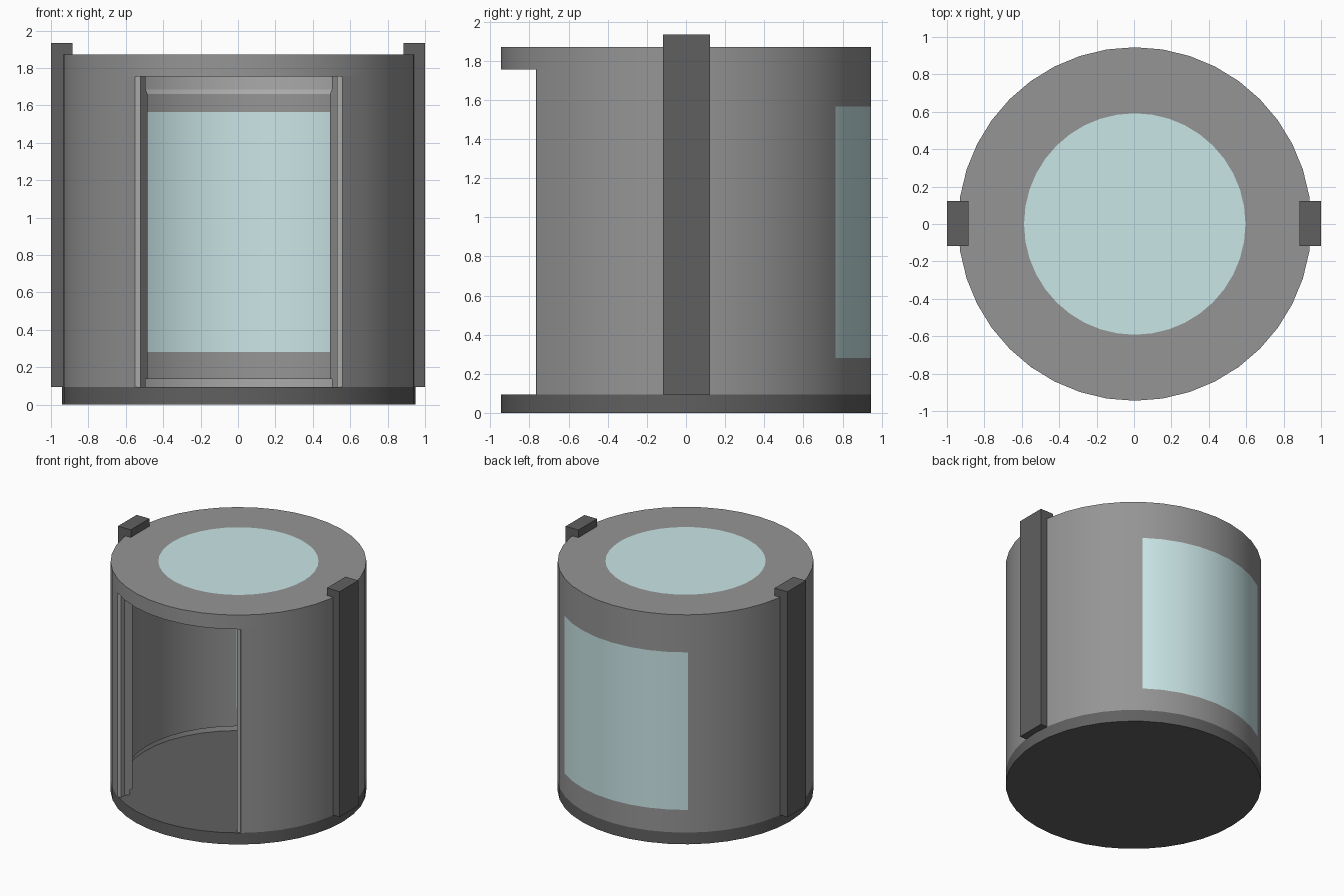
import bpy, bmesh, math
from mathutils import Vector

if "Cube" in bpy.data.objects:
    bpy.data.objects.remove(bpy.data.objects["Cube"])

R, R_IN = 0.945, 0.83      # outer and inner wall radius
CX = 0.004                 # slight sideways offset of the drum
STEP = 9                   # degrees per facet
FLOOR, CEIL, TOP = 0.095, 1.755, 1.871


def material(name, rgb):
    m = bpy.data.materials.new(name)
    m.diffuse_color = (*rgb, 1)
    m.use_nodes = True
    m.node_tree.nodes["Principled BSDF"].inputs["Base Color"].default_value = m.diffuse_color
    return m


GREY = material("wall grey", (0.30, 0.30, 0.30))
DARK = material("dark grey", (0.117, 0.117, 0.117))
LIGHT = material("light grey", (0.40, 0.40, 0.40))
GLASS = material("pale blue glass", (0.60, 0.80, 0.81))


def finish(name, bm, mats, rule=None, x=0.0):
    bmesh.ops.recalc_face_normals(bm, faces=bm.faces)
    if rule:
        for f in bm.faces:
            f.material_index = rule(f)
    me = bpy.data.meshes.new(name)
    bm.to_mesh(me)
    bm.free()
    for m in mats:
        me.materials.append(m)
    ob = bpy.data.objects.new(name, me)
    ob.location.x = x
    bpy.context.collection.objects.link(ob)
    bpy.ops.object.select_all(action='DESELECT')
    ob.select_set(True)
    bpy.context.view_layer.objects.active = ob
    bpy.ops.object.shade_smooth_by_angle(angle=math.radians(20))
    return ob


def sector(name, profile, a0, a1, steps, mats, rule=None):
    """Sweep a closed (radius, z) profile from angle a0 to a1, with capped ends."""
    bm = bmesh.new()
    rings = []
    for i in range(steps + 1):
        a = math.radians(a0 + (a1 - a0) * i / steps)
        rings.append([bm.verts.new((r * math.cos(a), r * math.sin(a), z)) for r, z in profile])
    n = len(profile)
    for p, q in zip(rings, rings[1:]):
        for j in range(n):
            k = (j + 1) % n
            bm.faces.new((p[j], p[k], q[k], q[j]))
    bm.faces.new(rings[0])
    bm.faces.new(rings[-1])
    return finish(name, bm, mats, rule, CX)


def disc(name, z0, z1, mats, inner=None):
    """Solid disc; an optional inner circle is cut into both flat faces."""
    bm = bmesh.new()
    count = 360 // STEP

    def ring(r, z):
        return [bm.verts.new((r * math.cos(2 * math.pi * i / count),
                              r * math.sin(2 * math.pi * i / count), z)) for i in range(count)]

    def bridge(a, b):
        for i in range(count):
            j = (i + 1) % count
            bm.faces.new((a[i], a[j], b[j], b[i]))

    low, high = ring(R, z0), ring(R, z1)
    bridge(low, high)
    for outer, z in ((low, z0), (high, z1)):
        if inner:
            cut = ring(inner, z)
            bridge(outer, cut)
            outer = cut
        bm.faces.new(outer)
    return finish(name, bm, mats, lambda f: 1 if inner and len(f.verts) > 4 else 0, CX)


def box(name, x, y, z, mat):
    """Box from (low, high) ranges on each axis."""
    bm = bmesh.new()
    bmesh.ops.create_cube(bm, size=1)
    ranges = (x, y, z)
    bmesh.ops.scale(bm, vec=Vector([abs(b - a) for a, b in ranges]), verts=bm.verts)
    bmesh.ops.translate(bm, vec=Vector([(a + b) / 2 for a, b in ranges]), verts=bm.verts)
    return finish(name, bm, [mat])


# base plate and lid with a round skylight
disc("base_plate", 0, FLOOR, [DARK])
disc("lid", CEIL, TOP, [GREY, GLASS], inner=0.592)


# rear window through the wall, light bands inside at floor and ceiling
def wall_rule(f):
    c = f.calc_center_median()
    rear = abs(math.degrees(math.atan2(c.x, c.y))) < 36
    if rear and 0.28 < c.z < 1.565 and abs(f.normal.z) < 0.1:
        return 1
    inward = f.normal.x * c.x + f.normal.y * c.y < -0.3
    return 2 if inward and not 0.14 < c.z < 1.66 else 0


# curved wall, open at the front, its lining set back near floor and ceiling
R_BAND = 0.846
wall_profile = [(R, FLOOR), (R, 0.28), (R, 1.565), (R, CEIL),
                (R_BAND, CEIL), (R_BAND, 1.685), (R_IN, 1.66), (R_IN, 1.565),
                (R_IN, 0.28), (R_IN, 0.138), (R_BAND, 0.138), (R_BAND, FLOOR)]
sector("curved_wall", wall_profile, -54, 234, 288 // STEP, [GREY, GLASS, LIGHT], wall_rule)

# doorway posts and upright side rails
for side, s in (("left", -1), ("right", 1)):
    box(f"door_post_{side}", (s * 0.524 + CX, s * 0.556 + CX), (-0.766, -0.715),
        (FLOOR, CEIL), LIGHT)
    box(f"side_rail_{side}", (s * 0.885, s * 1.0), (-0.118, 0.122), (FLOOR, 1.933), DARK)
